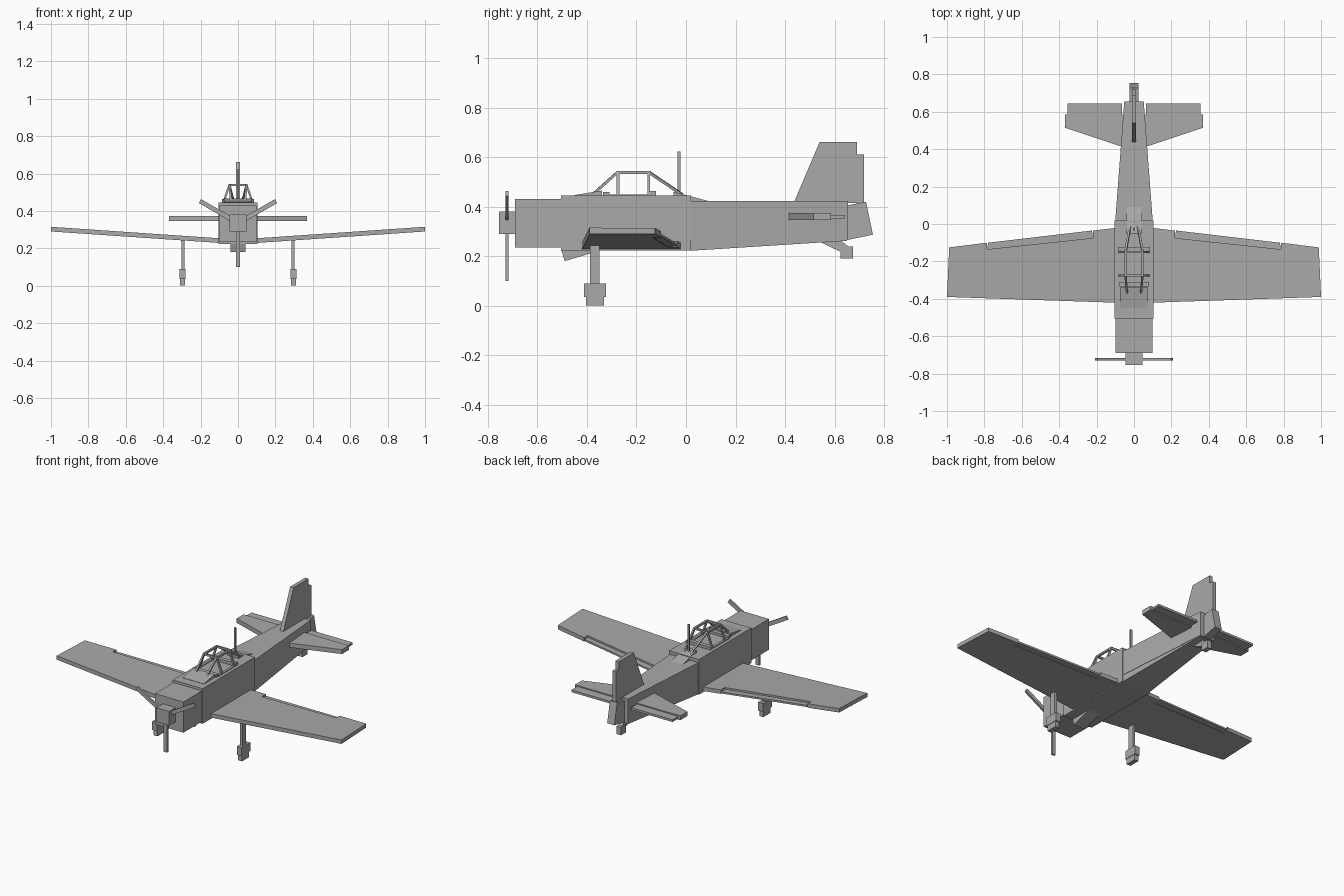
import bpy, bmesh, math
from mathutils import Vector

if "Cube" in bpy.data.objects:
    bpy.data.objects.remove(bpy.data.objects["Cube"])

grey = bpy.data.materials.new("plain grey")
grey.diffuse_color = (0.4, 0.4, 0.4, 1)
grey.use_nodes = True
grey.node_tree.nodes["Principled BSDF"].inputs["Base Color"].default_value = grey.diffuse_color


def loft(name, a, b):
    """Solid between two matching outlines."""
    bm = bmesh.new()
    va = [bm.verts.new(p) for p in a]
    vb = [bm.verts.new(p) for p in b]
    n = len(va)
    bm.faces.new(va)
    bm.faces.new(vb[::-1])
    for i in range(n):
        j = (i + 1) % n
        bm.faces.new((va[j], va[i], vb[i], vb[j]))
    bmesh.ops.recalc_face_normals(bm, faces=bm.faces)
    me = bpy.data.meshes.new(name)
    bm.to_mesh(me)
    bm.free()
    me.materials.append(grey)
    ob = bpy.data.objects.new(name, me)
    bpy.context.collection.objects.link(ob)
    return ob


def section(y, w, z0, z1):
    return [(-w, y, z0), (w, y, z0), (w, y, z1), (-w, y, z1)]


def box(name, x0, x1, y0, y1, z0, z1):
    a = [(x0, y0, z0), (x1, y0, z0), (x1, y0, z1), (x0, y0, z1)]
    return loft(name, a, [(x, y1, z) for x, _, z in a])


def side_profile(name, pts, w):
    return loft(name, [(-w, y, z) for y, z in pts], [(w, y, z) for y, z in pts])


def bar(name, p, q, w, d=None):
    """Square bar from p to q; d is the depth along y where it applies."""
    p, q = Vector(p), Vector(q)
    t = (q - p).normalized()
    ref = Vector((0, 1, 0)) if abs(t.y) < 0.9 else Vector((1, 0, 0))
    u = t.cross(ref).normalized() * w / 2
    v = t.cross(u).normalized() * (d or w) / 2
    ends = [[c - u - v, c + u - v, c + u + v, c - u + v] for c in (p, q)]
    return loft(name, *ends)


def mirror(ob):
    m = ob.modifiers.new("mirror", 'MIRROR')
    m.use_axis[0] = True
    return ob


# Fuselage
box("engine_cowl", -0.1, 0.1, -0.69, -0.5, 0.235, 0.43)
box("centre_body", -0.105, 0.105, -0.505, 0.02, 0.222, 0.445)
loft("tail_body", section(0.02, 0.1, 0.265, 0.423), section(0.655, 0.052, 0.265, 0.423))
loft("belly_fairing", section(0.02, 0.098, 0.222, 0.265), section(0.65, 0.05, 0.262, 0.265))
side_profile("chin_scoop", [(-0.505, 0.23), (-0.49, 0.18), (-0.34, 0.225), (-0.34, 0.235)], 0.04)
side_profile("windscreen_base", [(-0.45, 0.44), (-0.45, 0.447), (-0.34, 0.465), (-0.34, 0.44)], 0.075)
side_profile("rear_fairing", [(-0.05, 0.42), (-0.05, 0.46), (0.09, 0.423), (0.09, 0.41)], 0.04)

# Propeller
box("propeller_hub", -0.045, 0.045, -0.755, -0.68, 0.29, 0.38)
for i, deg in enumerate((30, 150, 270)):
    a = math.radians(deg)
    bar("propeller_blade_%d" % i, (0, -0.723, 0.335),
        (0.235 * math.cos(a), -0.723, 0.335 + 0.235 * math.sin(a)), 0.024, 0.013)


# Wings with dihedral, cut back for thinner flaps
def wing_panel(name, plan, low, high):
    def z(x):
        return 0.222 + 0.068 * x
    return mirror(loft(name, [(x, y, z(x) + low) for x, y in plan],
                       [(x, y, z(x) + high) for x, y in plan]))


wing_panel("wing", [(0, -0.424), (1.0, -0.39), (0.988, -0.125), (0.785, -0.1),
                    (0.785, -0.135), (0.22, -0.075), (0.22, -0.035), (0, -0.01)], 0, 0.025)
wing_panel("wing_flap", [(0.218, -0.08), (0.787, -0.14), (0.78, -0.1), (0.225, -0.035)], 0.003, 0.014)

# Tailplane and elevators
mirror(loft("tailplane", *[[(0.04, 0.405, z), (0.37, 0.515, z), (0.37, 0.585, z), (0.04, 0.585, z)]
                           for z in (0.346, 0.374)]))
mirror(box("elevator", 0.065, 0.355, 0.58, 0.643, 0.353, 0.367))

# Fin and rudder
side_profile("fin", [(0.435, 0.415), (0.54, 0.662), (0.69, 0.662), (0.69, 0.415)], 0.012)
side_profile("rudder_upper", [(0.655, 0.4), (0.69, 0.4), (0.69, 0.61), (0.72, 0.61), (0.72, 0.4)], 0.012)
side_profile("rudder_lower", [(0.65, 0.265), (0.65, 0.405), (0.727, 0.42), (0.755, 0.287)], 0.025)

# Canopy frame
for y in (-0.275, -0.15):
    mirror(bar("canopy_post", (0.08, y, 0.44), (0.045, y, 0.54), 0.011))
    bar("canopy_top_bar", (-0.05, y, 0.538), (0.05, y, 0.538), 0.012)
mirror(bar("canopy_rail", (0.045, -0.28, 0.538), (0.045, -0.145, 0.538), 0.012))
mirror(bar("canopy_front_strut", (0.045, -0.278, 0.538), (0.038, -0.37, 0.455), 0.011))
mirror(bar("canopy_rear_strut", (0.045, -0.148, 0.538), (0.022, -0.015, 0.448), 0.011))
box("canopy_rear_sill", -0.085, 0.085, -0.148, -0.122, 0.44, 0.463)
box("canopy_front_sill", -0.08, 0.08, -0.335, -0.31, 0.44, 0.46)
mirror(box("canopy_side_sill", 0.07, 0.085, -0.32, -0.14, 0.44, 0.45))

# Antenna
box("antenna", -0.006, 0.006, -0.034, -0.022, 0.44, 0.622)

# Main landing gear
mirror(box("gear_strut", 0.285, 0.303, -0.387, -0.35, 0.08, 0.25))
mirror(box("wheel_fairing", 0.28, 0.314, -0.412, -0.324, 0.036, 0.09))
mirror(box("main_wheel", 0.283, 0.311, -0.403, -0.332, 0, 0.04))

# Tail wheel
side_profile("tail_wheel_strut", [(0.52, 0.268), (0.62, 0.268), (0.66, 0.235), (0.63, 0.215)], 0.01)
box("tail_wheel", -0.016, 0.016, 0.625, 0.675, 0.19, 0.24)
